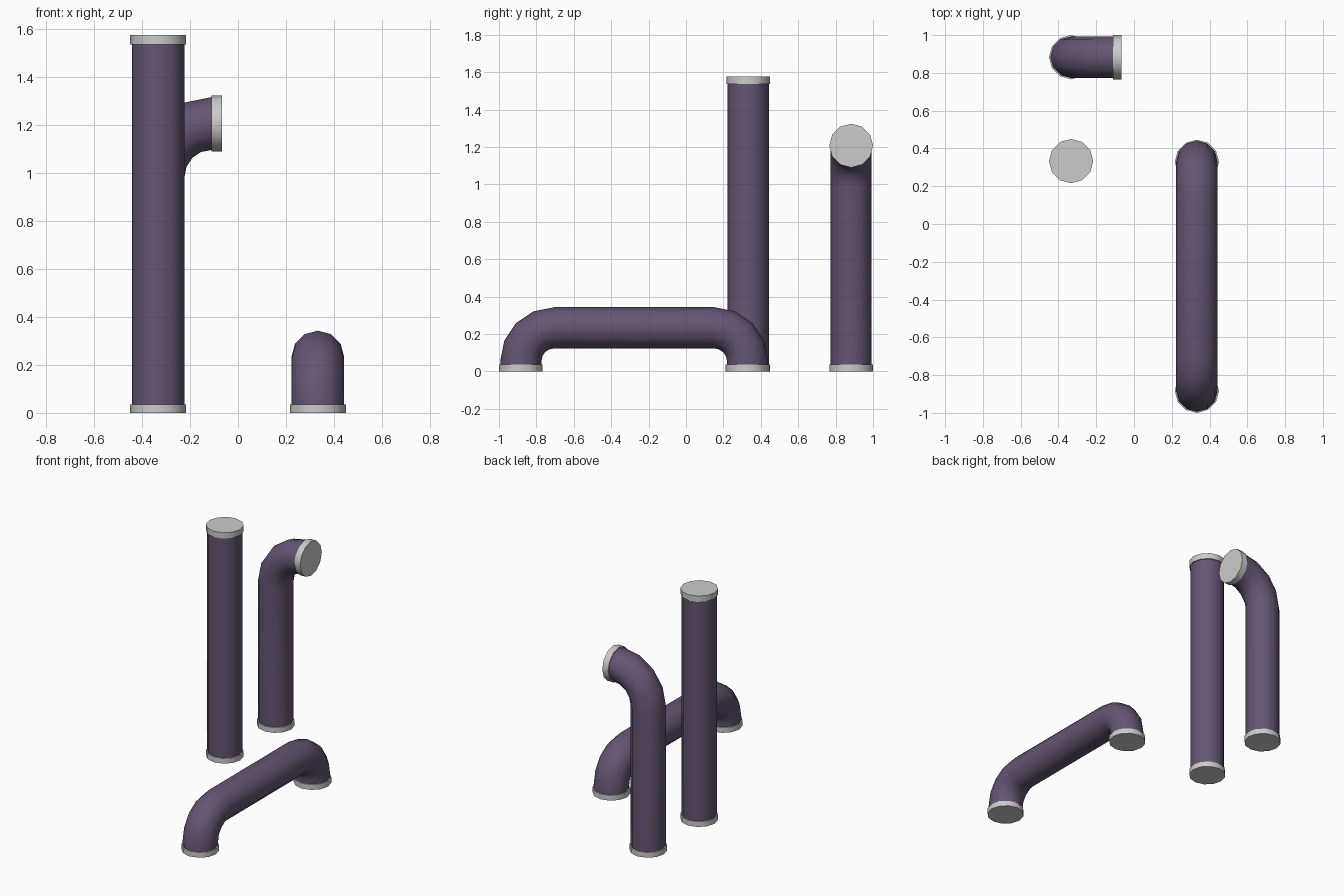
import bpy, bmesh
from math import sin, cos, pi, radians
from mathutils import Vector

if "Cube" in bpy.data.objects:
    bpy.data.objects.remove(bpy.data.objects["Cube"])

SIDES, R, CAP_R = 12, 0.11, 0.117
X, Y, Z = Vector((1, 0, 0)), Vector((0, 1, 0)), Vector((0, 0, 1))

purple = bpy.data.materials.new("purple_paint")
purple.diffuse_color = (0.13, 0.09, 0.17, 1)
purple.use_nodes = True
purple.node_tree.nodes["Principled BSDF"].inputs["Base Color"].default_value = purple.diffuse_color


def sweep(name, stations, side, radius, mat=None, capped=False):
    """Skin round rings along (centre, tangent) stations; side is perpendicular to the bend plane."""
    bm = bmesh.new()
    rings = []
    for c, t in stations:
        up = t.cross(side).normalized()
        rings.append([bm.verts.new(c + radius * (side * cos(2 * pi * i / SIDES) + up * sin(2 * pi * i / SIDES)))
                      for i in range(SIDES)])
    for a, b in zip(rings, rings[1:]):
        for i in range(SIDES):
            j = (i + 1) % SIDES
            bm.faces.new((a[i], a[j], b[j], b[i]))
    if capped:
        bm.faces.new(rings[0])
        bm.faces.new(rings[-1])
    bmesh.ops.recalc_face_normals(bm, faces=bm.faces)
    me = bpy.data.meshes.new(name)
    bm.to_mesh(me)
    bm.free()
    ob = bpy.data.objects.new(name, me)
    bpy.context.collection.objects.link(ob)
    if mat:
        me.materials.append(mat)
    bpy.context.view_layer.objects.active = ob
    ob.select_set(True)
    bpy.ops.object.shade_smooth_by_angle(angle=radians(40))
    ob.select_set(False)


def bend(start, t0, t1, r, steps=4):
    """Quarter turn from direction t0 to direction t1."""
    out = []
    for i in range(steps + 1):
        a = pi / 2 * i / steps
        out.append((start + r * (t1 * (1 - cos(a)) + t0 * sin(a)), t0 * cos(a) + t1 * sin(a)))
    return out


def cap(name, centre, direction, thick):
    side = Y if abs(direction.y) < 0.5 else X
    sweep(name, [(centre, direction), (centre + direction * thick, direction)], side, CAP_R, None, True)


PX, FAR, NEAR = 0.333, 0.883, 0.329

# straight standing pipe
base = Vector((-PX, NEAR + 0.004, 0))
sweep("straight_pipe", [(base + Z * 0.01, Z), (base + Z * 1.56, Z)], Y, R, purple)
cap("straight_pipe_bottom_cap", base, Z, 0.036)
cap("straight_pipe_top_cap", base + Z * 1.537, Z, 0.04)

# standing pipe with elbow at the top
base = Vector((-PX, FAR, 0))
sweep("elbow_pipe", [(base + Z * 0.01, Z)] + bend(base + Z * 0.985, Z, X, 0.222)
      + [(Vector((-0.08, FAR, 1.207)), X)], Y, R, purple)
cap("elbow_pipe_bottom_cap", base, Z, 0.036)
cap("elbow_pipe_end_cap", Vector((-0.111, FAR, 1.207)), X, 0.044)

# low arch pipe
front, back = Vector((PX, -FAR, 0)), Vector((PX, NEAR, 0))
rb, zb = 0.178, 0.055
sweep("arch_pipe", [(front + Z * 0.01, Z)] + bend(front + Z * zb, Z, Y, rb)
      + bend(back + Vector((0, -rb, zb + rb)), Y, -Z, rb) + [(back + Z * 0.01, -Z)], X, R, purple)
cap("arch_pipe_front_cap", front, Z, 0.036)
cap("arch_pipe_back_cap", back, Z, 0.036)
